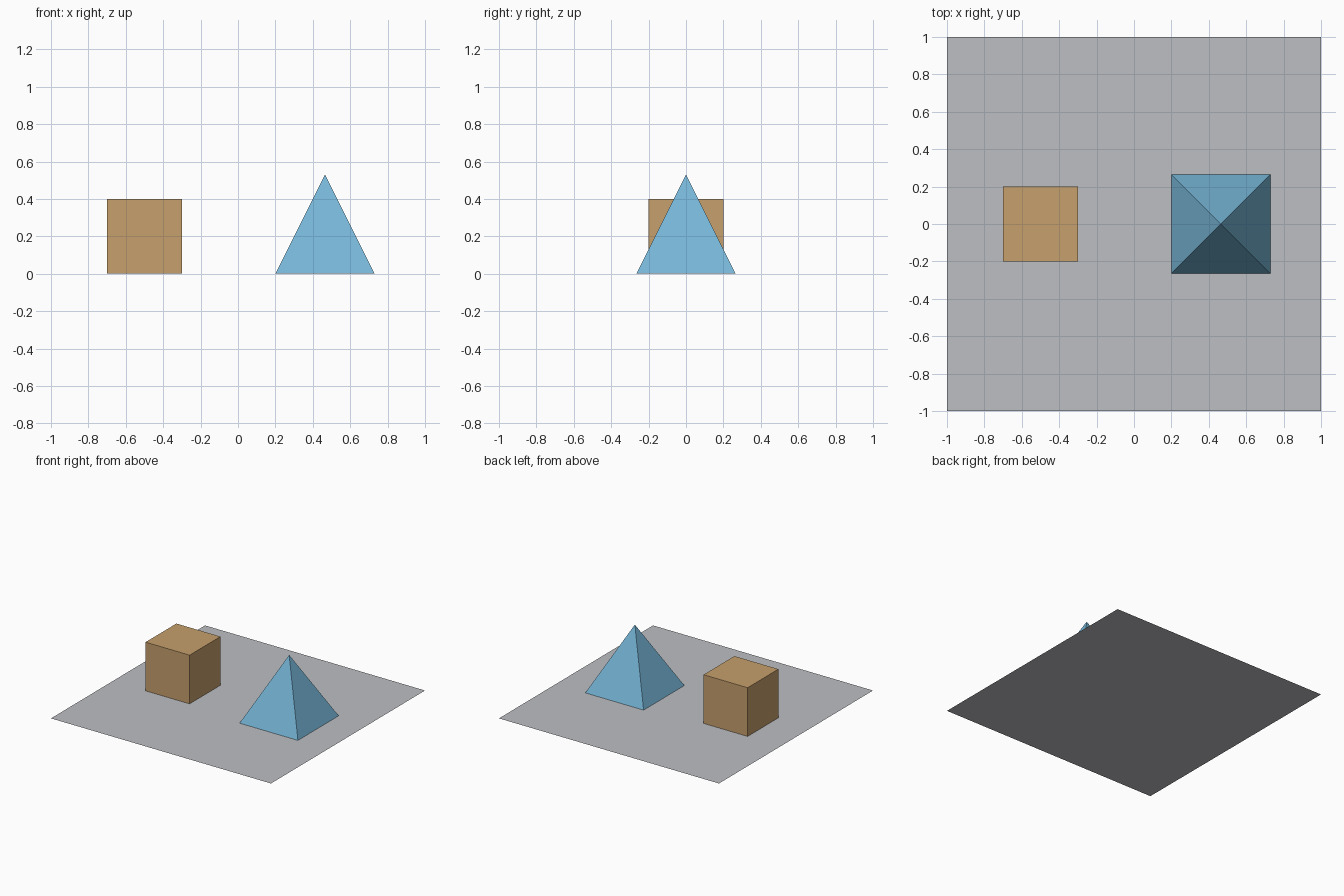
import bpy
import math

default_cube = bpy.data.objects.get("Cube")
if default_cube:
    bpy.data.objects.remove(default_cube, do_unlink=True)


def make_material(name, rgb):
    mat = bpy.data.materials.new(name)
    mat.use_nodes = True
    color = (*rgb, 1.0)
    mat.diffuse_color = color
    mat.node_tree.nodes["Principled BSDF"].inputs["Base Color"].default_value = color
    return mat


def finish(name, mat):
    obj = bpy.context.object
    obj.name = name
    obj.data.name = name
    obj.data.materials.append(mat)
    bpy.ops.object.transform_apply(location=False, rotation=True, scale=True)
    return obj


ground_grey = make_material("ground grey", (0.51, 0.52, 0.54))
box_tan = make_material("box tan", (0.57, 0.35, 0.15))
pyramid_blue = make_material("pyramid blue", (0.18, 0.46, 0.67))

LIFT = 0.001  # keeps the undersides clear of the ground sheet

# Flat ground sheet
bpy.ops.mesh.primitive_plane_add(size=2, location=(0, 0, 0))
finish("ground", ground_grey)

# Box on the right
BOX = 0.4
bpy.ops.mesh.primitive_cube_add(size=BOX, location=(-0.5, 0, BOX / 2 + LIFT))
finish("box", box_tan)

# Square pyramid on the left, sides aligned with the ground
BASE = 0.53
bpy.ops.mesh.primitive_cone_add(
    vertices=4, radius1=BASE / math.sqrt(2), radius2=0, depth=BASE,
    location=(0.465, 0, BASE / 2 + LIFT), rotation=(0, 0, math.pi / 4))
finish("pyramid", pyramid_blue)
